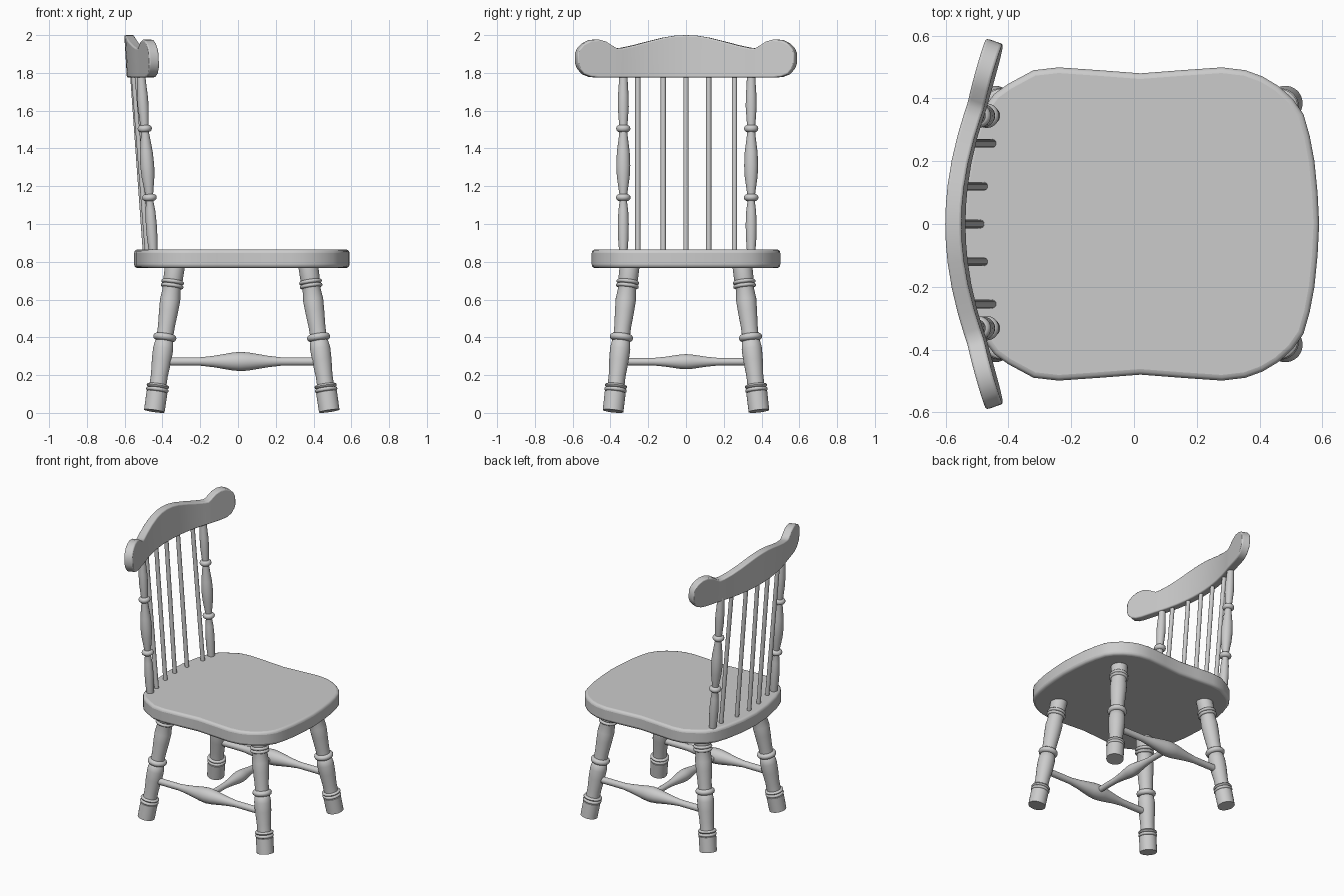
import bpy, bmesh, math
from mathutils import Vector


def finish(name, bm, bevel=0, angle=40):
    bmesh.ops.recalc_face_normals(bm, faces=bm.faces)
    me = bpy.data.meshes.new(name)
    bm.to_mesh(me)
    bm.free()
    ob = bpy.data.objects.new(name, me)
    bpy.context.collection.objects.link(ob)
    if bevel:
        m = ob.modifiers.new("bevel", 'BEVEL')
        m.width = bevel
        m.segments = 3
        m.limit_method = 'ANGLE'
        m.angle_limit = math.radians(50)
    bpy.ops.object.select_all(action='DESELECT')
    ob.select_set(True)
    bpy.context.view_layer.objects.active = ob
    bpy.ops.object.shade_smooth_by_angle(angle=math.radians(angle))
    return ob


def turned(name, p0, p1, profile, sides=24):
    """Turned part: profile of (fraction along axis, radius) between two points."""
    p0, p1 = Vector(p0), Vector(p1)
    rot = (p1 - p0).to_track_quat('Z', 'Y')
    bm = bmesh.new()
    rings = []
    for t, r in profile:
        c = p0.lerp(p1, t)
        rings.append([bm.verts.new(c + rot @ Vector((r * math.cos(a), r * math.sin(a), 0)))
                      for a in (2 * math.pi * i / sides for i in range(sides))])
    for a, b in zip(rings, rings[1:]):
        for i in range(sides):
            j = (i + 1) % sides
            bm.faces.new((a[i], a[j], b[j], b[i]))
    bm.faces.new(rings[0])
    bm.faces.new(rings[-1])
    return finish(name, bm)


def bead(z, r, h, neck):
    """Rounded ring on a turned part."""
    return [(z - h, neck)] + [(z + h * math.sin(a), neck + (r - neck) * math.cos(a))
                              for a in (-1.2, -0.6, 0, 0.6, 1.2)] + [(z + h, neck)]


def along(profile, z0, z1):
    return [((z - z0) / (z1 - z0), r) for z, r in profile]


# seat
half = [(0.59, 0), (0.585, 0.1), (0.575, 0.2), (0.56, 0.28), (0.54, 0.35), (0.505, 0.4),
        (0.46, 0.44), (0.41, 0.47), (0.355, 0.49), (0.28, 0.499), (0.15, 0.49), (0.02, 0.48),
        (-0.11, 0.49), (-0.24, 0.499), (-0.32, 0.49), (-0.40, 0.447), (-0.445, 0.415),
        (-0.485, 0.36), (-0.515, 0.27), (-0.54, 0.14), (-0.55, 0)]
outline = half + [(x, -y) for x, y in half[-2:0:-1]]
bm = bmesh.new()
face = bm.faces.new([bm.verts.new((x, y, 0.767)) for x, y in outline])
top = bmesh.ops.extrude_face_region(bm, geom=[face])
bmesh.ops.translate(bm, vec=(0, 0, 0.098),
                    verts=[v for v in top['geom'] if isinstance(v, bmesh.types.BMVert)])
finish("seat", bm, 0.018)

# legs
leg = ([(0.01, 0.055), (0.11, 0.056)] + bead(0.122, 0.06, 0.010, 0.05)
       + bead(0.142, 0.06, 0.010, 0.045)
       + [(0.2, 0.045), (0.28, 0.052), (0.34, 0.054), (0.378, 0.048)]
       + bead(0.4, 0.062, 0.018, 0.044)
       + [(0.46, 0.045), (0.54, 0.051), (0.6, 0.054), (0.655, 0.048)]
       + bead(0.672, 0.061, 0.010, 0.05) + bead(0.693, 0.061, 0.010, 0.05)
       + [(0.71, 0.052), (0.79, 0.053)])
for end, xb, xt in (("front", 0.483, 0.37), ("back", -0.443, -0.332)):
    for side, s in (("left", -1), ("right", 1)):
        turned(f"{end}_leg_{side}", (xb, 0.386 * s, 0.01), (xt, 0.297 * s, 0.79),
               along(leg, 0.01, 0.79))

# stretchers
for side, s in (("left", -1), ("right", 1)):
    turned(f"side_stretcher_{side}", (-0.40, 0.355 * s, 0.272), (0.44, 0.355 * s, 0.272),
           along([(-0.40, 0.022), (-0.2, 0.022), (-0.13, 0.03), (-0.03, 0.047), (0.015, 0.051),
                  (0.06, 0.047), (0.16, 0.03), (0.23, 0.022), (0.44, 0.022)], -0.40, 0.44))
turned("cross_stretcher", (0.015, -0.355, 0.271), (0.015, 0.355, 0.271),
       along([(-0.355, 0.019), (-0.17, 0.02), (-0.11, 0.026), (-0.03, 0.038), (0, 0.04),
              (0.03, 0.038), (0.11, 0.026), (0.17, 0.02), (0.355, 0.019)], -0.355, 0.355))

# back posts
post = ([(0.85, 0.022), (0.93, 0.028), (1.0, 0.029), (1.07, 0.026), (1.115, 0.02)]
        + bead(1.14, 0.039, 0.018, 0.021)
        + [(1.18, 0.024), (1.25, 0.034), (1.31, 0.037), (1.38, 0.034), (1.475, 0.022)]
        + bead(1.505, 0.038, 0.018, 0.022)
        + [(1.55, 0.024), (1.62, 0.029), (1.68, 0.028), (1.74, 0.024), (1.80, 0.022)])
for side, y in (("left", -0.332), ("right", 0.345)):
    turned(f"back_post_{side}", (-0.449, y, 0.85), (-0.514, y, 1.80), along(post, 0.85, 1.80))

# thin spindles
for i, (y, xb, xt) in enumerate([(-0.255, -0.452, -0.535), (-0.12, -0.479, -0.553),
                                 (0, -0.49, -0.558), (0.12, -0.479, -0.553),
                                 (0.257, -0.452, -0.535)]):
    turned(f"spindle_{i + 1}", (xb, y, 0.85), (xt, y, 1.80), [(0, 0.014), (1, 0.014)], 16)

# crest rail: columns of (y, bottom, top) wrapped on a curve
cols = [(0, 1.775, 2.0), (0.06, 1.775, 1.997), (0.12, 1.775, 1.987), (0.2, 1.775, 1.967),
        (0.28, 1.775, 1.946), (0.34, 1.775, 1.933), (0.37, 1.775, 1.93), (0.39, 1.775, 1.94),
        (0.43, 1.775, 1.966), (0.47, 1.775, 1.977), (0.51, 1.779, 1.974),
        (0.545, 1.793, 1.957), (0.57, 1.822, 1.93), (0.582, 1.855, 1.9)]
cols = [(-y, a, b) for y, a, b in cols[:0:-1]] + cols


def rail(y, z, off):
    d = abs(y)
    x = -0.57 + 0.475 * d * d if d < 0.37 else -0.505 + 0.28 * (d - 0.37)
    slope = 0.95 * min(d, 0.37) * (1 if y > 0 else -1)
    return (x + off - 0.06 * (z - 1.9), y - slope * off, z)


bm = bmesh.new()
loops = [[bm.verts.new(rail(y, z, o)) for z, o in
          ((a, -0.026), (b, -0.026), (b, 0.026), (a, 0.026))] for y, a, b in cols]
for p, q in zip(loops, loops[1:]):
    for i in range(4):
        j = (i + 1) % 4
        bm.faces.new((p[i], p[j], q[j], q[i]))
bm.faces.new(loops[0])
bm.faces.new(loops[-1])
finish("crest_rail", bm, 0.008)
